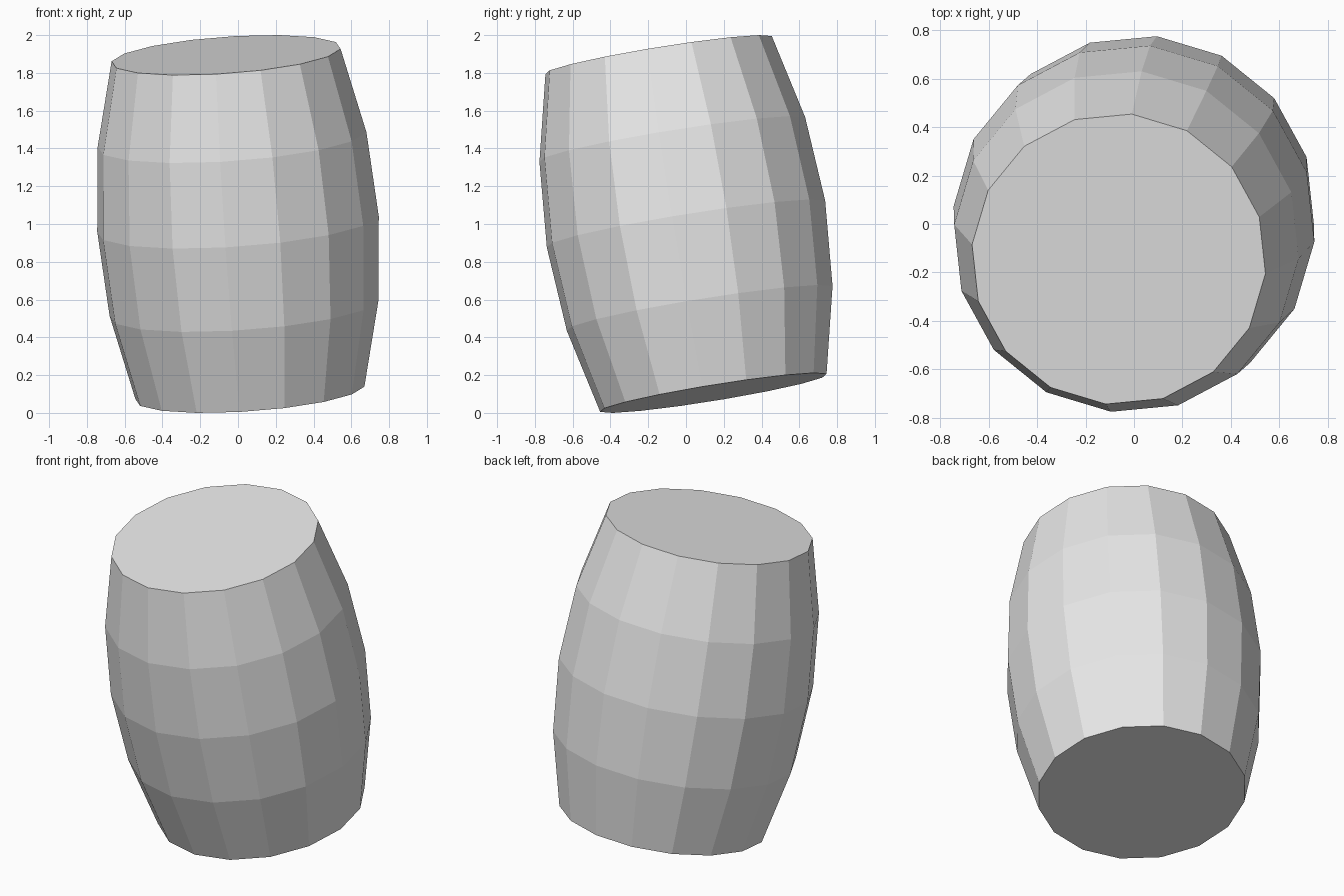
import bpy
import bmesh
from math import cos, sin, radians, tau
from mathutils import Vector

if "Cube" in bpy.data.objects:
    bpy.data.objects.remove(bpy.data.objects["Cube"], do_unlink=True)

SIDES = 16
HALF_LENGTH = 0.908
RADII = [0.61, 0.716, 0.75, 0.716, 0.61]   # evenly spaced hoops, bottom to top
PHASE = radians(-5.4)
AXIS = Vector((-0.063, -0.145, 0.894))     # direction the barrel leans

# Plain grey material
grey = bpy.data.materials.new("light_grey")
grey.use_nodes = True
colour = (0.8, 0.8, 0.8, 1)
grey.diffuse_color = colour
grey.node_tree.nodes["Principled BSDF"].inputs["Base Color"].default_value = colour

# Bulging staves, built ring by ring
bm = bmesh.new()
rings = []
for i, r in enumerate(RADII):
    z = HALF_LENGTH * (2 * i / (len(RADII) - 1) - 1)
    angles = [PHASE + tau * k / SIDES for k in range(SIDES)]
    rings.append([bm.verts.new((r * cos(a), r * sin(a), z)) for a in angles])

for low, high in zip(rings, rings[1:]):
    for k in range(SIDES):
        n = (k + 1) % SIDES
        bm.faces.new((low[k], low[n], high[n], high[k]))

# Flat lid and base
bm.faces.new(rings[-1])
bm.faces.new(rings[0][::-1])

# Lean the barrel and rest it on the ground
turn = Vector((0, 0, 1)).rotation_difference(AXIS).to_matrix()
bmesh.ops.rotate(bm, verts=bm.verts, cent=(0, 0, 0), matrix=turn)
lowest = min(v.co.z for v in bm.verts)
bmesh.ops.translate(bm, verts=bm.verts, vec=(0, 0, -lowest))

mesh = bpy.data.meshes.new("barrel")
bm.to_mesh(mesh)
bm.free()
mesh.materials.append(grey)
barrel = bpy.data.objects.new("barrel", mesh)
bpy.context.collection.objects.link(barrel)
